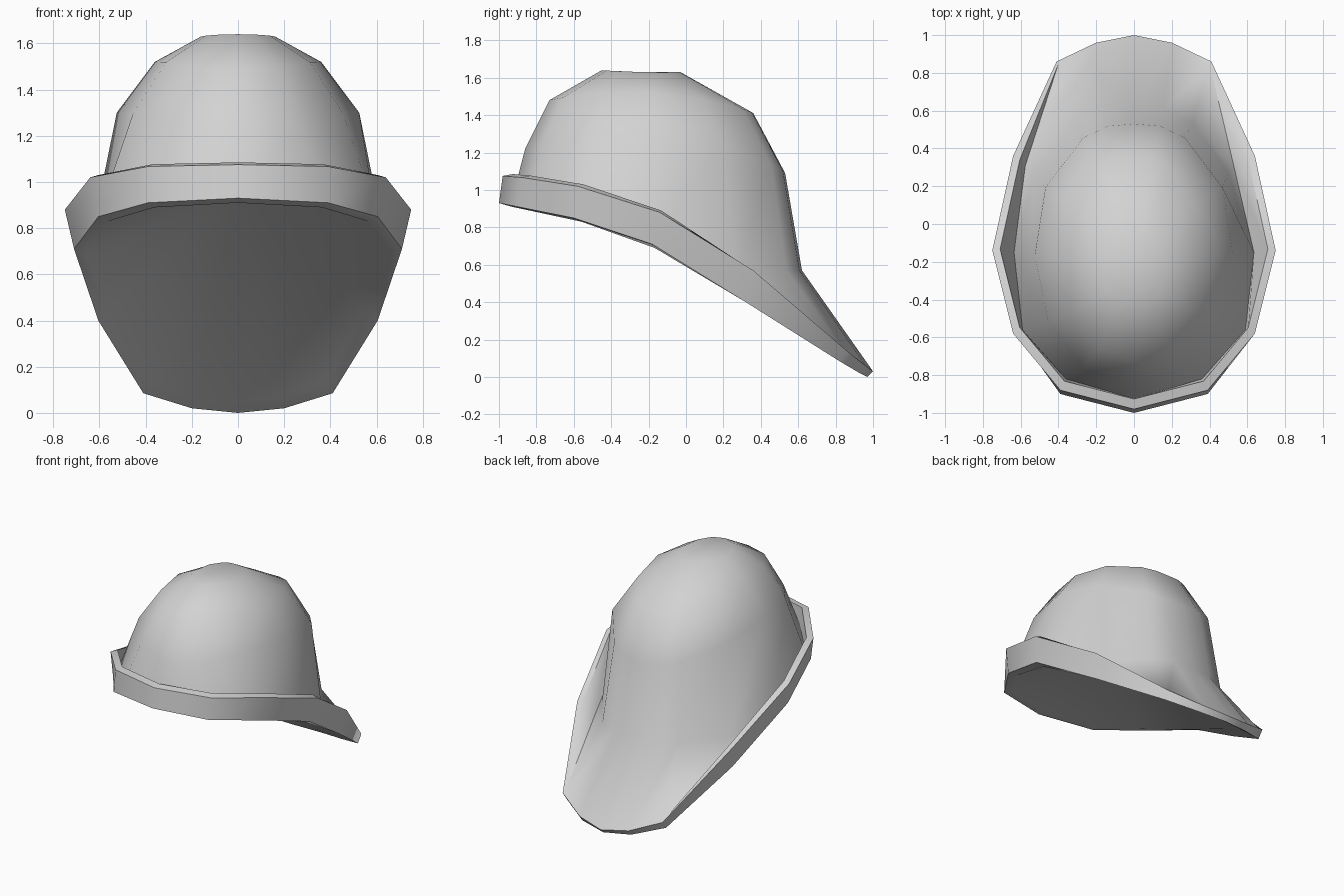
import bpy
import bmesh
from math import sin, cos, radians
from mathutils import Vector

if "Cube" in bpy.data.objects:
    bpy.data.objects.remove(bpy.data.objects["Cube"], do_unlink=True)

# One flat colour
grey = bpy.data.materials.new("plain_grey")
grey.use_nodes = True
colour = (0.65, 0.65, 0.65, 1)
grey.diffuse_color = colour
grey.node_tree.nodes["Principled BSDF"].inputs["Base Color"].default_value = colour

# Every half loop runs from the front centre round the left side to the back centre
ANGLES = [radians(a) for a in (0, 30, 60, 90, 120, 150, 165, 180)]
TAIL = 5  # first point of the tail


def ring(front, back, width, z_front, z_side, z_back):
    """Half an oval, fuller at the back corners, with front, side and back heights."""
    mid, reach = (front + back) / 2, (back - front) / 2
    z_mid, z_tilt = (z_front + z_back) / 2, (z_front - z_back) / 2
    half = []
    for t in ANGLES:
        full = 1 + .035 * max(0, -sin(2 * t))
        half.append(Vector((width * full * sin(t), mid - reach * full * cos(t),
                            z_mid + z_tilt * cos(t) + (z_side - z_mid) * sin(t) ** 2)))
    return half


def points(*coords):
    return [Vector(c) for c in coords]


# Outer band of the brim
brim_top = points((0, -.98, 1.075), (.39, -.88, 1.067), (.64, -.58, 1.02), (.75, -.14, .88),
                  (.64, .36, .57), (.41, .86, .14), (.2, .96, .06), (0, 1, .03))
brim_bottom = points((0, -1, .93), (.39, -.9, .91), (.605, -.6, .85), (.71, -.18, .71),
                     (.605, .32, .4), (.41, .82, .085), (.2, .93, .02), (0, .97, 0))

# Turned-up lip fades out at the tail
lip = [Vector((p.x * s, p.y * s, p.z + (1 - s) * .18))
       for p, s in zip(brim_top, [.945] * TAIL + [.98, 1, 1])]

# Gutter between lip and crown, then the crown base
gutter = points((0, -.925, .97), (.36, -.82, .96), (.59, -.56, .9), (.635, -.15, .76),
                (.575, .31, .48)) + lip[TAIL:]
crown_base = gutter[:TAIL - 1] + ring(-.92, .62, .6, .57, .57, .57)[TAIL - 1:]

# Crown rings up to the flat top
crown = [ring(-.86, .53, .525, 1.22, 1.3, 1.09),
         ring(-.73, .36, .36, 1.48, 1.52, 1.41),
         ring(-.45, -.03, .16, 1.64, 1.63, 1.63)]

# Inner edge of the underside
under = [Vector((p.x * .93, p.y * .93, p.z + (.05 if p.y > 0 else -.02)))
         for p in brim_bottom]

bm = bmesh.new()


def full_loop(half):
    mirrored = [Vector((-p.x, p.y, p.z)) for p in half[-2:0:-1]]
    return [bm.verts.new(p) for p in half + mirrored]


loops = [full_loop(h) for h in
         [under, brim_bottom, brim_top, lip, gutter, crown_base] + crown]

# The gutter opens wider on the left, next to the tail
loops[4][TAIL - 1].co = (.53, .3, .49)
loops[5][TAIL - 1].co = (.5, .27, .57)

count = len(loops[0])
for low, high in zip(loops, loops[1:]):
    for i in range(count):
        j = (i + 1) % count
        bm.faces.new((low[i], low[j], high[j], high[i]))
bm.faces.new(loops[-1])

# Hollow underneath
hollow = bm.verts.new((0, -.15, .99))
for i in range(count):
    bm.faces.new((loops[0][(i + 1) % count], loops[0][i], hollow))

bmesh.ops.remove_doubles(bm, verts=bm.verts[:], dist=.0005)
bmesh.ops.recalc_face_normals(bm, faces=bm.faces[:])

mesh = bpy.data.meshes.new("rain_hat")
bm.to_mesh(mesh)
bm.free()
mesh.materials.append(grey)
hat = bpy.data.objects.new("rain_hat", mesh)
bpy.context.collection.objects.link(hat)

bpy.ops.object.select_all(action="DESELECT")
hat.select_set(True)
bpy.context.view_layer.objects.active = hat
bpy.ops.object.shade_smooth_by_angle(angle=radians(55))
